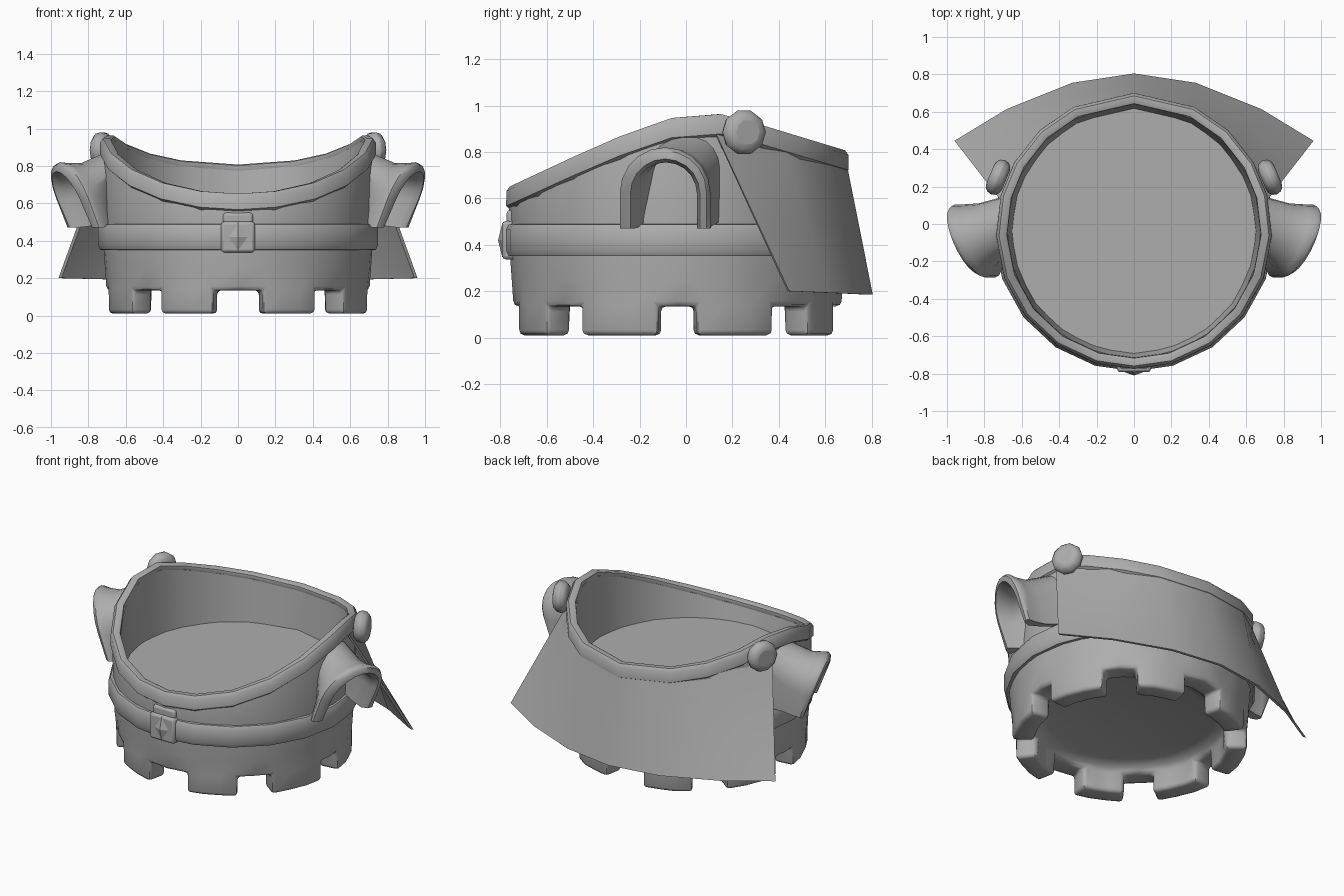
import bpy, bmesh, math
from mathutils import Vector, Matrix

if "Cube" in bpy.data.objects:
    bpy.data.objects.remove(bpy.data.objects["Cube"])

CY = -0.037  # centre of the round body along y
grey = bpy.data.materials.new("plain grey")
grey.diffuse_color = (0.42, 0.42, 0.42, 1)
grey.use_nodes = True
grey.node_tree.nodes["Principled BSDF"].inputs["Base Color"].default_value = grey.diffuse_color


def finish(name, bm, angle=40, bevel=0, segments=2):
    bmesh.ops.recalc_face_normals(bm, faces=bm.faces)
    me = bpy.data.meshes.new(name)
    bm.to_mesh(me)
    bm.free()
    me.materials.append(grey)
    ob = bpy.data.objects.new(name, me)
    bpy.context.collection.objects.link(ob)
    if bevel:
        m = ob.modifiers.new("soft edges", 'BEVEL')
        m.width, m.segments, m.limit_method = bevel, segments, 'ANGLE'
        m.angle_limit = math.radians(50)
    bpy.ops.object.select_all(action='DESELECT')
    ob.select_set(True)
    bpy.context.view_layer.objects.active = ob
    bpy.ops.object.shade_smooth_by_angle(angle=math.radians(angle))
    return ob


def skin(rows, wrap_rows=False, wrap_cols=False, cap_rows=False, cap_cols=False):
    """Stretch a surface over equally long rows of points."""
    bm = bmesh.new()
    v = [[bm.verts.new(p) for p in row] for row in rows]
    n, m = len(v), len(v[0])
    for i in range(n if wrap_rows else n - 1):
        for j in range(m if wrap_cols else m - 1):
            a, b = (i + 1) % n, (j + 1) % m
            bm.faces.new((v[i][j], v[i][b], v[a][b], v[a][j]))
    if cap_rows:      # close the first and last row
        bm.faces.new(v[0])
        bm.faces.new(v[-1])
    if cap_cols:      # close the first and last column
        bm.faces.new([r[0] for r in v])
        bm.faces.new([r[-1] for r in v])
    return bm


half_ring = [16, 34, 52, 70, 88, 105, 120, 137, 154]
corners = [0] + half_ring + [180] + [360 - a for a in reversed(half_ring)]


def polar(r, a, z):
    """Point on the many-cornered wall; angle 0 is the front, 90 the right side."""
    a %= 360
    for lo, hi in zip(corners, corners[1:] + [360]):
        if lo <= a < hi:
            r *= math.cos(math.radians(hi - lo) / 2) / math.cos(math.radians(a - (lo + hi) / 2))
            break
    a = math.radians(a)
    return Vector((r * math.sin(a), CY - r * math.cos(a), z))


RIM = [(-0.77, 0.65), (-0.64, 0.71), (-0.5, 0.775), (-0.2, 0.905), (0, 0.965),
       (0.1, 0.972), (0.2, 0.955), (0.35, 0.91), (0.7, 0.805)]


def rim_z(a):
    y = polar(0.73, a, 0).y
    for (y0, z0), (y1, z1) in zip(RIM, RIM[1:]):
        if y <= y1:
            return z0 + (z1 - z0) * (y - y0) / (y1 - y0)
    return RIM[-1][1]


# Body: tall hollow tub with a floor and a slightly recessed underside
half_gap = [11, 8.5, 6.8, 8.5]
ring = []
for i in range(8):
    a0 = i * 45 + half_gap[i % 4]
    a1 = i * 45 + 45 - half_gap[(i + 1) % 4]
    ring += [i * 45, a0, a0 + (a1 - a0) / 3, a1 - (a1 - a0) / 3, a1]
profile = [(0.49, 0.185, 0), (0.55, 0.165, 0), (0.575, 0.135, 0), (0.706, 0.135, 0), (0.714, 0.25, 0),
           (0.722, 0.36, 0), (0.725, 0.5, 0), (0.727, -0.09, 1), (0.715, -0.03, 1),
           (0.68, -0.03, 1), (0.655, 0.53, 0)]
rows = [[polar(r, a, z + (rim_z(a) if top else 0)) for a in ring] for r, z, top in profile]
bm = skin(rows, wrap_cols=True, cap_rows=True)

# Eight blocks pulled down from the lower edge, gaps at front, back, sides and corners
blocks = []
for f in bm.faces:
    c = f.calc_center_median()
    if abs(c.z - 0.135) < 0.001:
        a = math.degrees(math.atan2(c.x, CY - c.y)) % 360
        k = round(a / 45)
        if abs(a - k * 45) > half_gap[k % 4]:
            blocks.append(f)
new = bmesh.ops.extrude_face_region(bm, geom=blocks)["geom"]
bmesh.ops.translate(bm, vec=(0, 0, -0.125), verts=[g for g in new if isinstance(g, bmesh.types.BMVert)])
old = [f for f in blocks if f.is_valid]
if old:
    bmesh.ops.delete(bm, geom=old, context='FACES')
bmesh.ops.recalc_face_normals(bm, faces=bm.faces)
sharp = [e for e in bm.edges if all(v.co.z < 0.14 for v in e.verts)
         and e.calc_face_angle(0) > math.radians(50)]
bmesh.ops.bevel(bm, geom=sharp, offset=0.022, segments=2, profile=0.5, affect='EDGES', clamp_overlap=True)
finish("body", bm, 45)

# Raised trim following the sloping rim
trim = [(0.695, -0.06), (0.678, -0.03), (0.68, -0.006), (0.69, 0), (0.722, 0),
        (0.737, -0.02), (0.738, -0.085), (0.718, -0.1)]
rows = [[polar(r, a, rim_z(a) + z) for a in corners] for r, z in trim]
finish("rim_trim", skin(rows, wrap_rows=True, wrap_cols=True))

# Belt around the middle
belt = [(0.70, 0.35), (0.738, 0.352), (0.75, 0.375), (0.75, 0.465), (0.738, 0.488), (0.70, 0.49)]
rows = [[polar(r, a, z) for a in corners] for r, z in belt]
finish("belt", skin(rows, wrap_rows=True, wrap_cols=True))


def box(name, size, loc, bevel):
    bm = bmesh.new()
    bmesh.ops.create_cube(bm, size=1)
    bmesh.ops.scale(bm, vec=size, verts=bm.verts)
    bmesh.ops.translate(bm, vec=loc, verts=bm.verts)
    return finish(name, bm, 40, bevel)


# Buckle plate, tab and four-sided stud on the front of the belt
box("buckle", (0.18, 0.06, 0.165), (0, -0.762, 0.42), 0.015)
box("buckle_tab", (0.16, 0.05, 0.07), (0, -0.748, 0.515), 0.015)
bm = bmesh.new()
bmesh.ops.create_cone(bm, cap_ends=True, segments=4, radius1=0.08, radius2=0, depth=0.02)
bmesh.ops.transform(bm, matrix=Matrix.Translation((0, -0.80, 0.42)) @
                    Matrix.Rotation(math.pi / 2, 4, 'X') @ Matrix.Diagonal((0.7, 1, 1, 1)), verts=bm.verts)
finish("buckle_stud", bm, 5)

# Flared cape hanging behind
half_top = [polar(0.735, 180 - a, rim_z(180 - a) - 0.085) for a in (0, 26, 50, 77)]
half_low = [Vector(p) for p in ((0, 0.805, 0.185), (0.33, 0.755, 0.187),
                                (0.68, 0.615, 0.193), (0.96, 0.445, 0.2))]


def mirrored(half):
    return [Vector((-p.x, p.y, p.z)) for p in half[:0:-1]] + half


top, low = mirrored(half_top), mirrored(half_low)
outer = [[p.lerp(q, t) for p, q in zip(top, low)] for t in (0, 0.5, 1)]
inner = [[p - Vector((p.x, p.y, 0)).normalized() * 0.018 for p in row] for row in reversed(outer)]
finish("cape", skin(outer + inner, wrap_rows=True, cap_cols=True), 40)


def arch(s, x_low, x_top, yaw, cy, w, z_low, z_top):
    """Upside-down U leaning out at the top; yaw pulls the front leg towards the body."""
    pts = [(cy - w, z_low)]
    for k in range(11):
        a = math.pi * k / 10
        pts.append((cy - w * math.cos(a), z_top - w + w * math.sin(a)))
    pts.append((cy + w, z_low))
    return [Vector((s * (x_low + (x_top - x_low) * (z - z_low) / (z_top - z_low) + yaw * (y - cy)), y, z))
            for y, z in pts]


for s, side in ((1, "right"), (-1, "left")):
    # Half-tunnel shoulder guard with a thick rolled lip, open outward and forward
    rows = [arch(s, 0.67, 0.70, 0.1, 0.0, 0.145, 0.5, 0.875),
            arch(s, 0.74, 0.84, 0.25, -0.06, 0.17, 0.48, 0.815),
            arch(s, 0.79, 0.91, 0.36, -0.085, 0.19, 0.47, 0.815),
            arch(s, 0.82, 0.95, 0.4, -0.09, 0.195, 0.47, 0.82),
            arch(s, 0.84, 0.97, 0.4, -0.09, 0.178, 0.47, 0.805),
            arch(s, 0.84, 0.97, 0.4, -0.09, 0.15, 0.47, 0.77),
            arch(s, 0.81, 0.93, 0.37, -0.088, 0.135, 0.47, 0.755),
            arch(s, 0.74, 0.84, 0.25, -0.06, 0.135, 0.48, 0.765),
            arch(s, 0.67, 0.70, 0.1, 0.0, 0.115, 0.5, 0.845)]
    finish("shoulder_guard_" + side, skin(rows, wrap_rows=True, cap_cols=True), 50)

    # Rounded button holding the cape corner
    bm = bmesh.new()
    bmesh.ops.create_cone(bm, cap_ends=True, segments=10, radius1=0.098, radius2=0.098, depth=0.09)
    bmesh.ops.transform(bm, matrix=Matrix.Translation((s * 0.727, 0.25, 0.885)) @
                        Matrix.Rotation(s * 0.4, 4, 'Z') @ Matrix.Rotation(math.pi / 2, 4, 'Y'),
                        verts=bm.verts)
    finish("cape_button_" + side, bm, 60, 0.042, 3)
